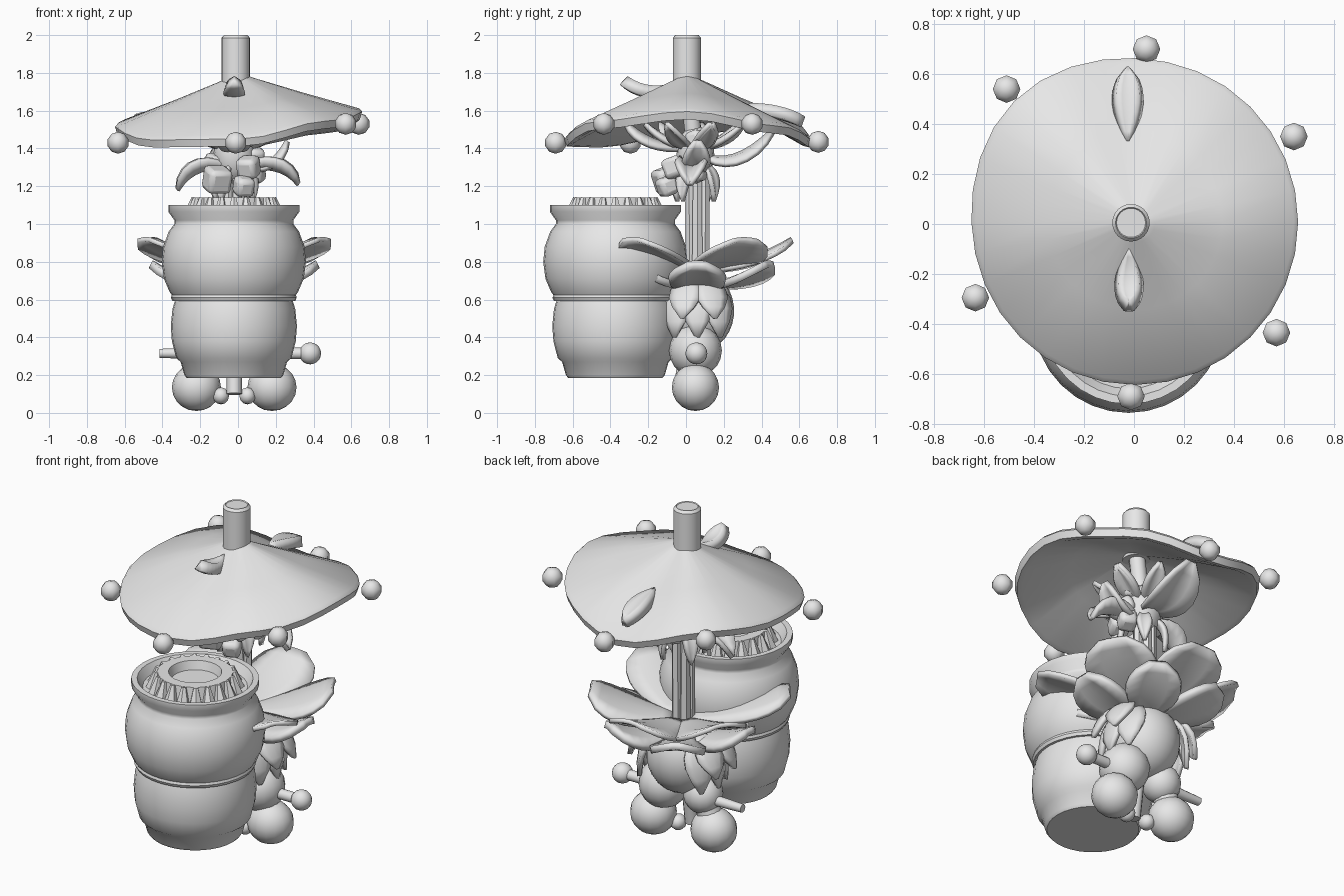
import bpy, bmesh, math
from mathutils import Vector, Matrix

if "Cube" in bpy.data.objects:
    bpy.data.objects.remove(bpy.data.objects["Cube"], do_unlink=True)

GREY = bpy.data.materials.new("plain_grey")
GREY.use_nodes = True
GREY.diffuse_color = (0.8, 0.8, 0.8, 1)
GREY.node_tree.nodes["Principled BSDF"].inputs["Base Color"].default_value = (0.8, 0.8, 0.8, 1)


def finish(name, bm, angle=40, bevel=0, solid=0):
    bmesh.ops.recalc_face_normals(bm, faces=bm.faces)
    mesh = bpy.data.meshes.new(name)
    bm.to_mesh(mesh)
    bm.free()
    mesh.materials.append(GREY)
    ob = bpy.data.objects.new(name, mesh)
    bpy.context.collection.objects.link(ob)
    if solid:
        mod = ob.modifiers.new("thickness", 'SOLIDIFY')
        mod.thickness, mod.offset = solid, 0
    if bevel:
        mod = ob.modifiers.new("bevel", 'BEVEL')
        mod.width, mod.segments = bevel, 2
    bpy.ops.object.select_all(action='DESELECT')
    ob.select_set(True)
    bpy.context.view_layer.objects.active = ob
    bpy.ops.object.shade_smooth_by_angle(angle=math.radians(angle))


def revolve(name, profile, centre, sides=24, bend=None):
    """Lathe a closed profile of (radius, z); bend(angle, radius) gives a radius scale and a lift."""
    bm = bmesh.new()
    rings = []
    for r, z in profile:
        ring = []
        for i in range(sides):
            a = math.tau * i / sides
            scale, lift = bend(a, r) if bend else (1, 0)
            ring.append(bm.verts.new((centre[0] + r * scale * math.cos(a),
                                      centre[1] + r * scale * math.sin(a), z + lift)))
        rings.append(ring)
    for lo, hi in zip(rings, rings[1:]):
        for i in range(sides):
            j = (i + 1) % sides
            bm.faces.new((lo[i], lo[j], hi[j], hi[i]))
    bm.faces.new(rings[0])
    bm.faces.new(rings[-1])
    finish(name, bm)


def ball(name, pos, size, seg=16):
    bm = bmesh.new()
    bmesh.ops.create_uvsphere(bm, u_segments=seg, v_segments=seg * 5 // 8, radius=1)
    size = (size,) * 3 if isinstance(size, float) else size
    bm.transform(Matrix.Translation(pos) @ Matrix.Diagonal((*size, 1)))
    finish(name, bm, 60)


def rod(name, a, b, r, r2=None, sides=12):
    a, b = Vector(a), Vector(b)
    bm = bmesh.new()
    bmesh.ops.create_cone(bm, cap_ends=True, segments=sides, radius1=r, radius2=r2 or r, depth=(b - a).length)
    turn = (b - a).to_track_quat('Z', 'Y').to_matrix().to_4x4()
    bm.transform(Matrix.Translation((a + b) / 2) @ turn)
    finish(name, bm)


def block(name, pos, size, spin):
    bm = bmesh.new()
    bmesh.ops.create_cube(bm, size=size)
    bm.transform(Matrix.Translation(pos) @ Matrix.Rotation(spin, 4, 'Z') @ Matrix.Rotation(0.35, 4, 'X'))
    finish(name, bm, 40, bevel=0.025)


def leaf(name, a, b, c, width, thick=0.025, cup=0.2, blunt=0.6, steps=8):
    """Cupped blade along a quadratic curve a-b-c."""
    a, b, c = Vector(a), Vector(b), Vector(c)
    flat = Vector((c.x - a.x, c.y - a.y, 0)).normalized()
    side = Vector((-flat.y, flat.x, 0))
    bm = bmesh.new()
    rows = []
    for i in range(steps + 1):
        t = i / steps
        p = a * (1 - t) ** 2 + b * (2 * t * (1 - t)) + c * t * t
        up = ((b - a) * (1 - t) + (c - b) * t).normalized().cross(side)
        w = width / 2 * max(0.1, math.sin(math.pi * (0.06 + 0.92 * t) ** (2 - blunt)) ** blunt)
        rows.append([bm.verts.new(p + side * w * k + up * cup * w * k * k) for k in (-1, -0.5, 0, 0.5, 1)])
    for lo, hi in zip(rows, rows[1:]):
        for i in range(4):
            bm.faces.new((lo[i], lo[i + 1], hi[i + 1], hi[i]))
    finish(name, bm, 45, solid=thick)


def radial_leaves(name, angles, centre, inner, middle, outer, width, **opts):
    """Leaves at the given angles; inner, middle and outer are (radius, z)."""
    for i, deg in enumerate(angles):
        a = math.radians(deg)
        pts = [(centre[0] + r * math.cos(a), centre[1] + r * math.sin(a), z) for r, z in (inner, middle, outer)]
        leaf(f"{name}_{i + 1}", *pts, width, **opts)


# Straight-sided hat whose rim rises and dips, one height for every eighth of a turn
RIM = (1.605, 1.53, 1.455, 1.565, 1.525, 1.455, 1.46, 1.555)


def hat_bend(a, r):
    k = a / math.tau * len(RIM)
    i, f = int(k) % len(RIM), k - int(k)
    f = (1 - math.cos(math.pi * f)) / 2
    rim = RIM[i] * (1 - f) + RIM[(i + 1) % len(RIM)] * f
    corner = max(0, math.cos(a - math.radians(135))) ** 6
    return 1 + 0.05 * corner * r / 0.65, (rim - 1.5) * r / 0.65


revolve("hat", [(0.04, 1.78), (0.08, 1.76), (0.35, 1.636), (0.635, 1.51), (0.652, 1.49),
                (0.64, 1.45), (0.61, 1.455), (0.35, 1.585), (0.05, 1.71)], (0.005, 0.008), 32, hat_bend)
revolve("hat_knob", [(0.075, 1.7), (0.075, 1.985), (0.062, 2.0), (0.058, 1.995)], (-0.012, 0.005))
for i, spot in enumerate([(0.05, 0.7, 1.435), (0.64, 0.35, 1.53), (0.57, -0.435, 1.53),
                          (-0.012, -0.69, 1.43), (-0.635, -0.295, 1.43), (-0.51, 0.54, 1.535)]):
    ball(f"hat_bead_{i + 1}", spot, 0.058, 8)
leaf("front_hat_leaf", (-0.02, -0.09, 1.71), (-0.02, -0.24, 1.67), (-0.02, -0.33, 1.76), 0.1, thick=0.06)
leaf("back_hat_leaf", (-0.025, 0.33, 1.61), (-0.025, 0.48, 1.6), (-0.025, 0.62, 1.54), 0.11, thick=0.06)

# Two stacked round pots forming one tall jar
JAR = (-0.022, -0.374)
revolve("jar", [(0.25, 0.185), (0.262, 0.2), (0.282, 0.27), (0.305, 0.29), (0.328, 0.38), (0.334, 0.46),
                (0.325, 0.55), (0.31, 0.6), (0.34, 0.64), (0.37, 0.71), (0.382, 0.8), (0.374, 0.88),
                (0.345, 0.96), (0.315, 1.0), (0.315, 1.02), (0.347, 1.065), (0.347, 1.1), (0.315, 1.1),
                (0.285, 1.05), (0.1, 1.05)], JAR, 32)
revolve("jar_band", [(0.29, 0.59), (0.325, 0.593), (0.333, 0.61), (0.327, 0.628), (0.29, 0.632)], JAR, 32)
revolve("jar_lid_ring", [(0.22, 1.04), (0.205, 1.14), (0.145, 1.14), (0.13, 1.09), (0.05, 1.09)], JAR)
for i in range(20):
    a = math.tau * i / 20
    d = Vector((math.cos(a), math.sin(a), 0))
    c = Vector((*JAR, 0))
    rod(f"lid_tooth_{i + 1}", c + d * 0.23 + Vector((0, 0, 1.04)), c + d * 0.21 + Vector((0, 0, 1.14)), 0.04, 0.014, 6)

# Body, hips and feet
MID = (-0.02, 0.06)
ball("torso", (*MID, 0.54), (0.2, 0.195, 0.22), 24)
for s, tag, hip in ((1, "left", 0.14), (-1, "right", 0.11)):
    x = MID[0] + s * 0.2
    ball(f"{tag}_foot", (x, 0.05, 0.135), (0.13, 0.125, 0.125))
    ball(f"{tag}_hip", (MID[0] + s * 0.13, 0.05, 0.33), hip)
    rod(f"{tag}_ankle", (MID[0] + s * 0.15, 0.05, 0.28), (x, 0.05, 0.15), 0.07)
    ball(f"{tag}_toe", (MID[0] + s * 0.07, 0.0, 0.09), (0.045, 0.05, 0.045), 10)
rod("tail_peg", (MID[0], -0.03, 0.1), (MID[0], 0.0, 0.3), 0.04)
rod("left_arm", (0.15, 0.055, 0.315), (0.36, 0.055, 0.315), 0.03)
ball("left_hand", (0.382, 0.055, 0.315), 0.058)
rod("right_arm", (-0.15, 0.055, 0.315), (-0.415, 0.055, 0.315), 0.032, 0.024)

# Hanging sepals on both sides, in two overlapping layers
radial_leaves("sepal", (-30, 0, 30, 150, 180, 210), MID, (0.12, 0.7), (0.26, 0.62), (0.235, 0.4),
              0.17, cup=-0.2, blunt=0.9, steps=5)
radial_leaves("sepal_upper", (-15, 18, 162, 195), MID, (0.14, 0.72), (0.28, 0.66), (0.3, 0.5),
              0.17, cup=-0.2, blunt=0.9, steps=5)

# Flower skirt
radial_leaves("upper_petal", (30, 90, 150), MID, (0.05, 0.76), (0.3, 0.8), (0.5, 0.92), 0.4,
              cup=-0.15, blunt=0.4)
radial_leaves("front_petal", (-36, 216), MID, (0.05, 0.76), (0.34, 0.82), (0.58, 0.92), 0.34,
              cup=-0.15, blunt=0.4)
radial_leaves("lower_petal", (0, 60, 120, 180, 240, 300), MID, (0.06, 0.68), (0.26, 0.68), (0.44, 0.79), 0.3,
              thick=0.04, cup=-0.15, blunt=0.5)

# Ribbed trunk
for i in range(5):
    a = math.tau * i / 5
    x, y = 0.035 * math.cos(a), 0.035 * math.sin(a)
    rod(f"trunk_rib_{i + 1}", (MID[0] + x, MID[1] + y, 0.75), (MID[0] + x * 1.2, MID[1] + y * 1.2, 1.32), 0.032, 0.026, 6)

# Bud with chunky knobs and a crown of leaves
rod("bud_stem", (*MID, 1.3), (-0.012, 0.01, 1.72), 0.045)
ball("bud", (-0.02, 0.05, 1.37), (0.11, 0.1, 0.15))
for i, (x, y, z, size) in enumerate([(-0.11, -0.1, 1.235, 0.13), (0.055, -0.06, 1.3, 0.11), (0.03, -0.1, 1.2, 0.1),
                                     (0.09, 0.05, 1.27, 0.1), (0.09, 0.05, 1.36, 0.09), (0.08, 0.05, 1.45, 0.09),
                                     (-0.12, 0.04, 1.32, 0.1)]):
    block(f"knob_{i + 1}", (x, y, z), size, 0.4 * (-1) ** i)
for s, z in ((-1, 1.18), (1, 1.21)):
    leaf(f"drooping_leaf_{s}", (MID[0], 0.04, 1.28), (s * 0.22, 0.03, 1.34), (s * 0.32, 0.02, z), 0.16, cup=0.7, blunt=0.8)
leaf("side_leaf", (0.02, 0.05, 1.3), (0.18, 0.05, 1.28), (0.26, 0.06, 1.44), 0.14, cup=-0.4)
leaf("back_leaf", (-0.02, 0.07, 1.38), (-0.02, 0.24, 1.28), (-0.02, 0.46, 1.5), 0.26, cup=-0.35)
leaf("front_leaf", (-0.02, 0.0, 1.4), (-0.02, -0.2, 1.42), (-0.02, -0.32, 1.54), 0.18, cup=-0.4)
radial_leaves("crown_leaf", range(20, 380, 51), (-0.02, 0.05), (0.04, 1.4), (0.15, 1.44), (0.27, 1.53), 0.11,
              cup=-0.4, blunt=0.8)
radial_leaves("hanging_leaf", (55, 145, 235, 325), (-0.02, 0.05), (0.04, 1.32), (0.13, 1.28), (0.12, 1.12), 0.08,
              cup=0.3, blunt=0.9)
